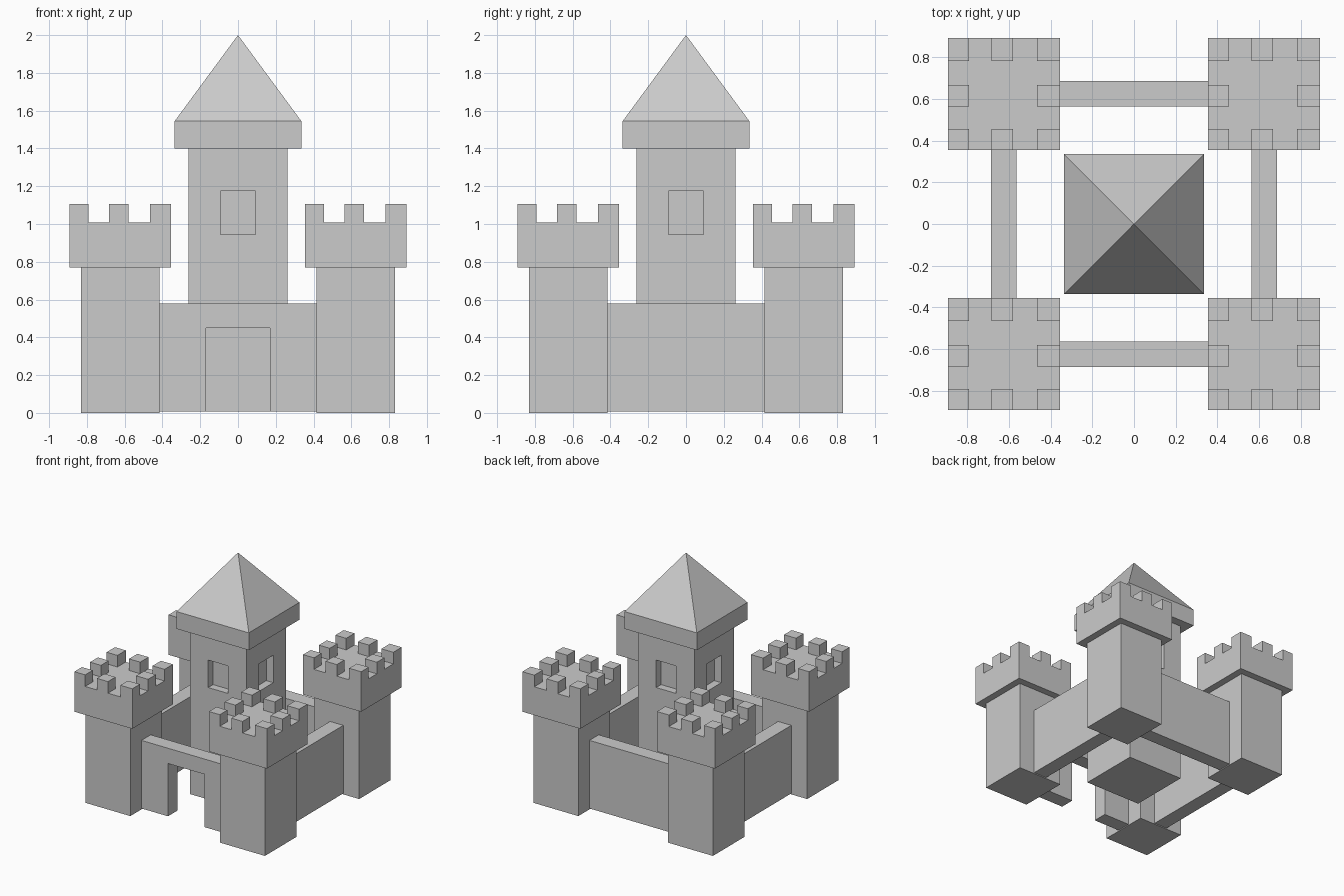
import bpy, bmesh
from math import radians
from mathutils import Matrix, Vector

if "Cube" in bpy.data.objects:
    bpy.data.objects.remove(bpy.data.objects["Cube"])


def add_box(bm, x, y, z):
    """Add a box from (min, max) pairs to a bmesh."""
    size = Vector((x[1] - x[0], y[1] - y[0], z[1] - z[0]))
    mid = Vector((sum(x) / 2, sum(y) / 2, sum(z) / 2))
    bmesh.ops.create_cube(bm, size=1, matrix=Matrix.Translation(mid) @ Matrix.Diagonal(size.to_4d()))


def prism(bm, outline, y):
    """Extrude an x-z outline along y."""
    face = bm.faces.new([bm.verts.new((px, y[0], pz)) for px, pz in outline])
    out = bmesh.ops.extrude_face_region(bm, geom=[face], use_keep_orig=True)
    moved = [g for g in out["geom"] if isinstance(g, bmesh.types.BMVert)]
    bmesh.ops.translate(bm, verts=moved, vec=(0, y[1] - y[0], 0))


def finish(bm, name):
    bmesh.ops.recalc_face_normals(bm, faces=bm.faces)
    mesh = bpy.data.meshes.new(name)
    bm.to_mesh(mesh)
    bm.free()
    obj = bpy.data.objects.new(name, mesh)
    bpy.context.collection.objects.link(obj)
    return obj


# Corner towers: shaft, wider head, ring of eight merlons
C, SHAFT, HEAD = 0.6235, 0.2085, 0.2685
TEETH = [(-HEAD, -0.168), (-0.06, 0.043), (0.158, HEAD)]
for name, cx, cy in [("front_left", -C, -C), ("front_right", C, -C),
                     ("back_left", -C, C), ("back_right", C, C)]:
    bm = bmesh.new()
    add_box(bm, (cx - SHAFT, cx + SHAFT), (cy - SHAFT, cy + SHAFT), (0, 0.77))
    finish(bm, name + "_tower_shaft")
    bm = bmesh.new()
    add_box(bm, (cx - HEAD, cx + HEAD), (cy - HEAD, cy + HEAD), (0.77, 1.008))
    finish(bm, name + "_tower_head")
    bm = bmesh.new()
    for i, tx in enumerate(TEETH):
        for j, ty in enumerate(TEETH):
            if (i, j) != (1, 1):
                add_box(bm, (cx + tx[0], cx + tx[1]), (cy + ty[0], cy + ty[1]), (1.008, 1.105))
    finish(bm, name + "_merlons")

# Curtain walls, the front one with a gateway
L, Z0, Z1, D, GATE = 0.42, 0.008, 0.578, 0.169, 0.45
plain = [(-L, Z0), (L, Z0), (L, Z1), (-L, Z1)]
gated = [(-L, Z0), (-D, Z0), (-D, GATE), (D, GATE), (D, Z0), (L, Z0), (L, Z1), (-L, Z1)]
for k, name in enumerate(["front_wall", "right_wall", "back_wall", "left_wall"]):
    bm = bmesh.new()
    prism(bm, plain if k else gated, (-0.685, -0.562))
    bm.transform(Matrix.Rotation(radians(90 * k), 4, 'Z'))
    finish(bm, name)

# Central keep with a recessed window on each side
K = 0.262
bm = bmesh.new()
add_box(bm, (-K, K), (-K, K), (0.008, 1.40))
keep = finish(bm, "keep")
bm = bmesh.new()
for k in range(4):
    start = len(bm.verts)
    add_box(bm, (-0.093, 0.093), (-K - 0.1, -K + 0.065), (0.945, 1.175))
    bmesh.ops.rotate(bm, verts=list(bm.verts)[start:], cent=(0, 0, 0),
                     matrix=Matrix.Rotation(radians(90 * k), 3, 'Z'))
cutter = finish(bm, "window_cutter")
cutter.hide_render = True
cutter.hide_viewport = True
cut = keep.modifiers.new("windows", 'BOOLEAN')
cut.operation = 'DIFFERENCE'
cut.solver = 'EXACT'
cut.object = cutter

# Collar and pyramid roof
R = 0.335
bm = bmesh.new()
add_box(bm, (-R, R), (-R, R), (1.40, 1.545))
finish(bm, "keep_collar")
bm = bmesh.new()
bmesh.ops.create_cone(bm, cap_ends=True, segments=4, radius1=R * 2 ** 0.5, radius2=0, depth=0.455,
                      matrix=Matrix.Translation((0, 0, 1.7725)) @ Matrix.Rotation(radians(45), 4, 'Z'))
bmesh.ops.remove_doubles(bm, verts=bm.verts, dist=1e-5)
roof = finish(bm, "keep_roof")
# Align the roof corners with the collar corners
if max(v.co.x for v in roof.data.vertices) > R + 0.05:
    roof.data.transform(Matrix.Rotation(radians(45), 4, 'Z'))
